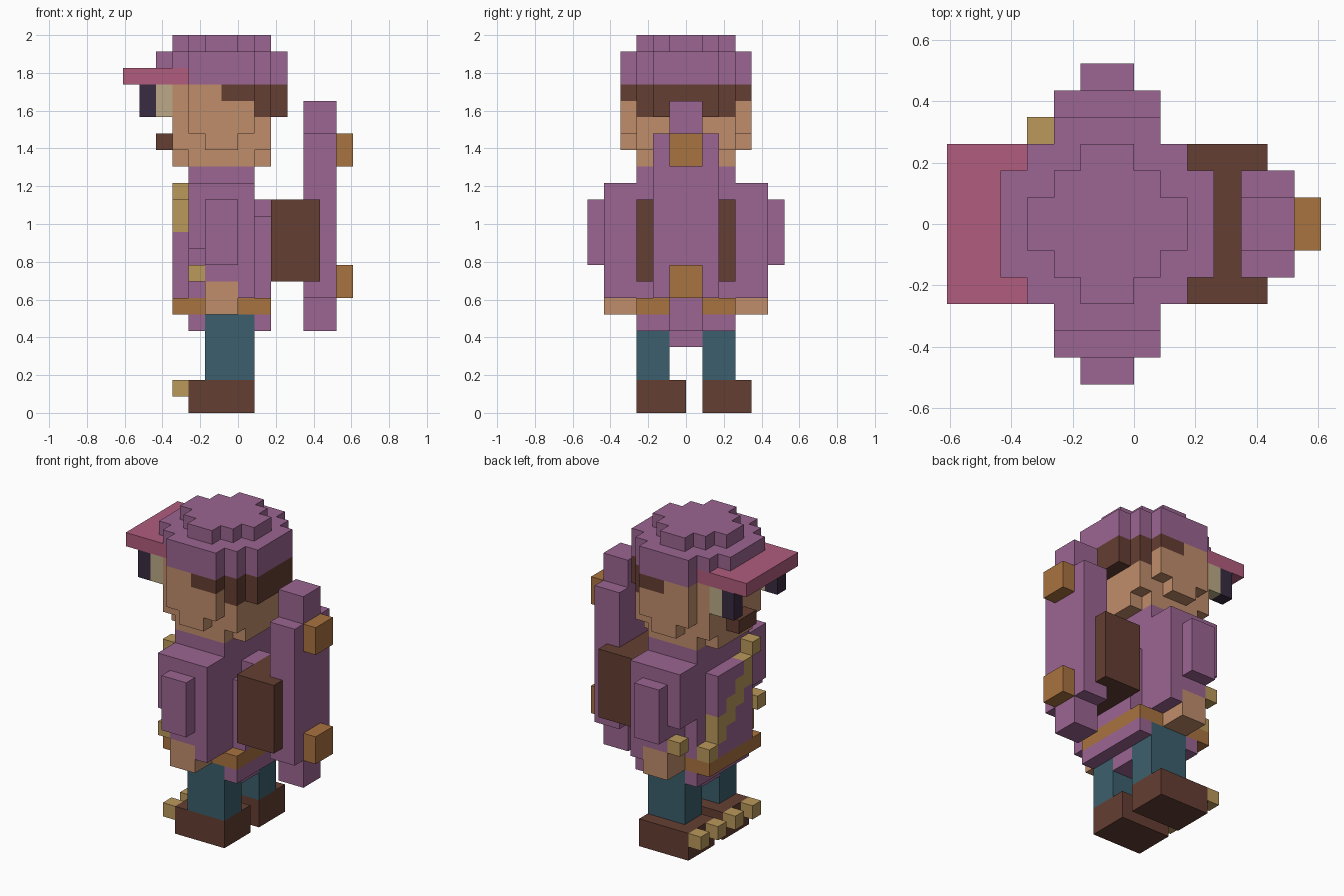
import bpy
import bmesh
from mathutils import Matrix, Vector

U = 2 / 23  # block size

cube = bpy.data.objects.get("Cube")
if cube:
    bpy.data.objects.remove(cube)


def material(name, hex_code):
    rgb = [int(hex_code[i:i + 2], 16) / 255 for i in (0, 2, 4)]
    lin = [c / 12.92 if c <= 0.04045 else ((c + 0.055) / 1.055) ** 2.4 for c in rgb]
    mat = bpy.data.materials.new(name)
    mat.use_nodes = True
    mat.diffuse_color = (*lin, 1)
    bsdf = next(n for n in mat.node_tree.nodes if n.type == 'BSDF_PRINCIPLED')
    bsdf.inputs["Base Color"].default_value = (*lin, 1)
    return mat


PURPLE = material("purple cloth", "9c6692")
SKIN = material("skin", "c08d6b")
BROWN = material("dark brown", "643e32")
GOLD = material("orange gold", "a97340")
TAN = material("pale gold", "bb995b")
TEAL = material("teal trousers", "3b5f6d")
PINK = material("pink brim", "b15d7d")
CREAM = material("cream", "bcaa88")
NAVY = material("dark violet", "3a2c42")


def blocks(name, mat, *boxes):
    """One object from boxes given as x0, x1, y0, y1, z0, z1 in block units."""
    bm = bmesh.new()
    for x0, x1, y0, y1, z0, z1 in boxes:
        mid = Vector((x0 + x1, y0 + y1, z0 + z1)) * U / 2
        size = Vector((x1 - x0, y1 - y0, z1 - z0)) * U
        bmesh.ops.create_cube(bm, size=1, matrix=Matrix.Translation(mid) @ Matrix.Diagonal((*size, 1)))
    mesh = bpy.data.meshes.new(name)
    bm.to_mesh(mesh)
    bm.free()
    mesh.materials.append(mat)
    obj = bpy.data.objects.new(name, mesh)
    bpy.context.collection.objects.link(obj)
    return obj


def wide(x0, x1, half, z0, z1):
    """Box centred across the body."""
    return (x0, x1, -half, half, z0, z1)


def sided(sign, x0, x1, near, far, z0, z1):
    """Box on one side of the body."""
    y0, y1 = sorted((sign * near, sign * far))
    return (x0, x1, y0, y1, z0, z1)


# Hat
blocks("hat", PURPLE,
       wide(-4, 2, 1, 22, 23), wide(-3, 1, 2, 22, 23), wide(-2, 0, 3, 22, 23),
       wide(-5, 3, 2, 21, 22), wide(-4, 2, 3, 21, 22),
       wide(-3, 3, 2, 20, 21), wide(-3, 2, 3, 20, 21), wide(-3, 1, 4, 20, 22))
blocks("hat_brim", PINK, wide(-7, -3, 3, 20, 21))

# Head and hair
blocks("head", SKIN,
       wide(-4, 2, 2, 15, 16), wide(-3, 1, 3, 15, 16),
       wide(-4, 2, 3, 16, 18), wide(-4, 1, 3, 18, 20),
       wide(-2, 0, 4, 16, 17), wide(-3, 1, 4, 17, 19), wide(-3, -1, 4, 19, 20))
blocks("hair", BROWN,
       wide(1, 2, 3, 18, 20), wide(2, 3, 2, 18, 20), wide(-1, 1, 4, 19, 20))
blocks("mouth", BROWN, wide(-5, -4, 1, 16, 17))

# Torso, belt and hips
blocks("torso", PURPLE, wide(-3, 1, 3, 7, 15), wide(1, 2, 2, 7, 12), wide(1, 2, 1, 12, 13))
blocks("belt", GOLD, wide(-4, 2, 3, 6, 7))
blocks("hips", PURPLE, wide(-3, -2, 3, 5, 6), wide(1, 2, 3, 5, 6), wide(-2, 1, 1, 4, 6))

# Chest panel crossed by a stepped sash
panel, sash = [], []
for y in range(-3, 3):
    low = {-3: 13, 2: 7}.get(y, 9 - y)
    high = low + (1 if y in (-3, 2) else 2)
    sash.append((-4, -3, y, y + 1, low, high))
    if -3 < y < 2:
        panel.append((-4, -3, y, y + 1, 7, low))
        if high < 13:
            panel.append((-4, -3, y, y + 1, high, 13))
blocks("chest_panel", PURPLE, *panel)
blocks("sash", TAN, *sash)

# Parts on both sides
for side, s in (("left", 1), ("right", -1)):
    blocks(side + "_eye", CREAM, sided(s, -5, -4, 2, 3, 18, 20))
    blocks(side + "_pupil", NAVY, sided(s, -6, -5, 2, 3, 18, 20))
    blocks(side + "_arm", PURPLE,
           sided(s, -3, -2, 3, 5, 10, 14), sided(s, -2, 0, 3, 5, 8, 14),
           sided(s, 0, 1, 3, 5, 7, 14), sided(s, -2, 0, 5, 6, 9, 13))
    blocks(side + "_hand", SKIN, sided(s, -2, 0, 3, 5, 6, 8))
    blocks(side + "_cuff", TAN, sided(s, -3, -2, 4, 5, 8, 9))
    blocks(side + "_leg", TEAL, sided(s, -2, 1, 1, 3, 2, 6))
    y = 1 if s > 0 else -3
    blocks(side + "_boot", BROWN, (-3, 1, y, y + 3, 0, 2))
    blocks(side + "_toe_caps", TAN, *[(-4, -3, t, t + 1, 1, 2) for t in (y, y + 2)])

# Backpack and the board carried on it
blocks("backpack", BROWN, wide(2, 5, 3, 8, 13))
blocks("board", PURPLE, wide(4, 6, 2, 7, 17), wide(4, 6, 1, 17, 19), wide(4, 6, 1, 5, 7))
for name, z in (("lower_wheels", 7), ("upper_wheels", 15)):
    blocks(name, GOLD, wide(6, 7, 1, z - 1 + 1, z + 2))
